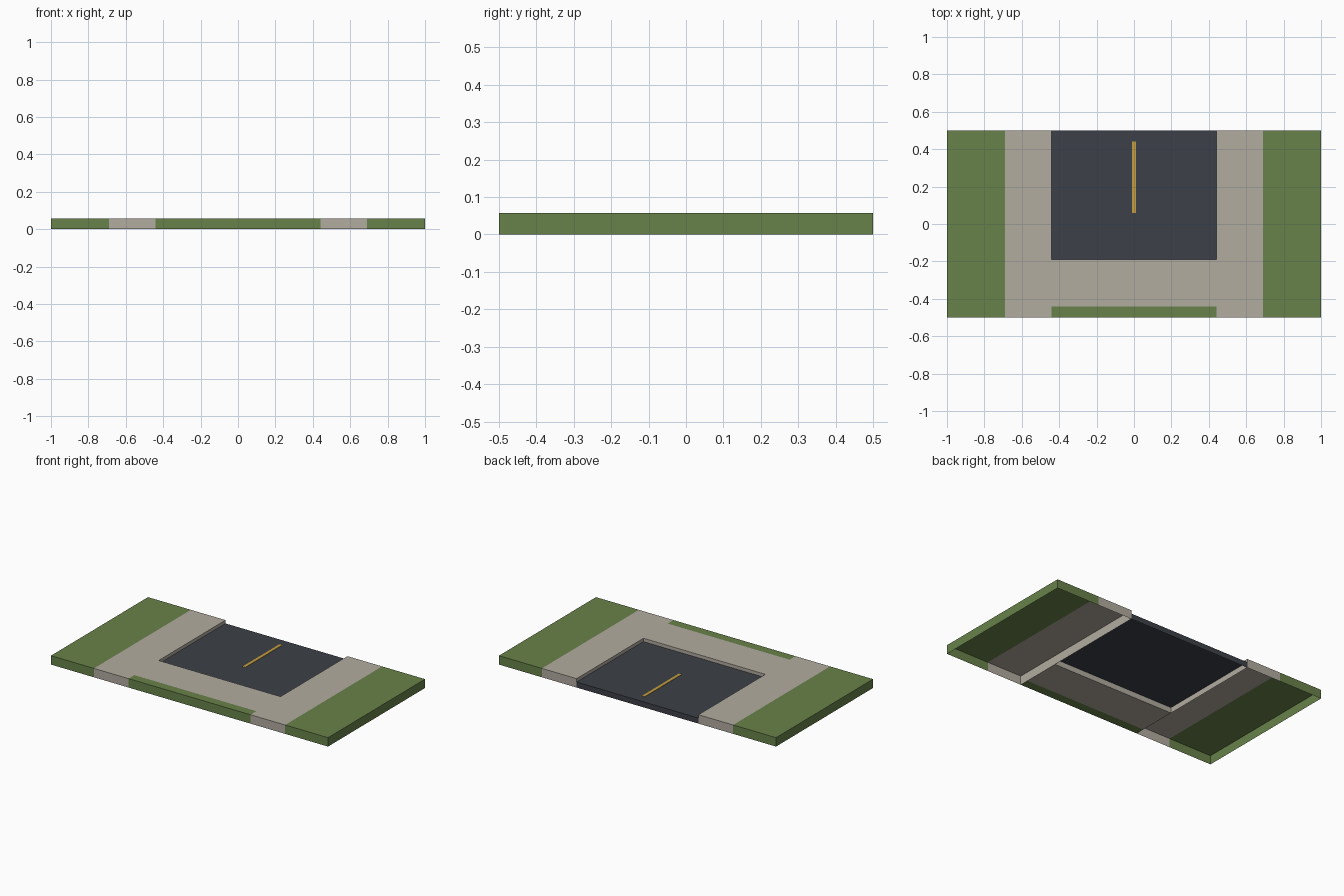
import bpy
import bmesh
from mathutils import Vector

if "Cube" in bpy.data.objects:
    bpy.data.objects.remove(bpy.data.objects["Cube"], do_unlink=True)

HEIGHT = 0.058      # pavement and grass level
ROAD_TOP = 0.036    # sunken road level
KERB = 0.44         # half width of the road
VERGE = 0.69        # where the side grass starts
ROAD_FRONT = -0.19


def make_material(name, colour):
    mat = bpy.data.materials.new(name)
    mat.use_nodes = True
    rgba = (*colour, 1)
    mat.diffuse_color = rgba
    bsdf = mat.node_tree.nodes["Principled BSDF"]
    bsdf.inputs["Base Color"].default_value = rgba
    bsdf.inputs["Roughness"].default_value = 0.9
    return mat


GRASS = make_material("grass green", (0.138, 0.223, 0.067))
PAVING = make_material("paving grey", (0.445, 0.413, 0.352))
ASPHALT = make_material("asphalt slate", (0.046, 0.053, 0.065))
PAINT = make_material("line yellow", (0.55, 0.34, 0.05))


def slab(name, low, high, mats, open_sides=(), cut=None, second=None):
    """Box without the open sides; cut splits it, second(centre) picks material 1."""
    low, high = Vector(low), Vector(high)
    bm = bmesh.new()
    bmesh.ops.create_cube(bm, size=1)
    size, middle = high - low, (low + high) / 2
    for v in bm.verts:
        v.co = Vector(a * b for a, b in zip(v.co, size)) + middle
    bm.normal_update()
    gone = [f for f in bm.faces
            if any(f.normal.dot(Vector(side)) > 0.9 for side in open_sides)]
    bmesh.ops.delete(bm, geom=gone, context="FACES")
    if cut:
        geom = bm.verts[:] + bm.edges[:] + bm.faces[:]
        bmesh.ops.bisect_plane(bm, geom=geom, plane_co=cut[0], plane_no=cut[1])
        for f in bm.faces:
            f.material_index = int(second(f.calc_center_median()))
    mesh = bpy.data.meshes.new(name)
    bm.to_mesh(mesh)
    bm.free()
    for mat in mats:
        mesh.materials.append(mat)
    obj = bpy.data.objects.new(name, mesh)
    bpy.context.collection.objects.link(obj)
    return obj


LEFT, RIGHT, FRONT, DOWN = (1, 0, 0), (-1, 0, 0), (0, -1, 0), (0, 0, -1)

# Side tiles: hollow shells, paving next to the road and grass outside
for side, label in ((1, "left"), (-1, "right")):
    xs = sorted((side * KERB, side))
    slab(label + "_side_tile", (xs[0], -0.5, 0), (xs[1], 0.5, HEIGHT),
         [PAVING, GRASS], [DOWN],
         ((side * VERGE, 0, 0), LEFT), lambda c: abs(c.x) > VERGE)

# Front pavement with a narrow grass verge, closed underneath
slab("front_pavement", (-KERB, -0.5, 0), (KERB, ROAD_FRONT, HEIGHT),
     [PAVING, GRASS], [LEFT, RIGHT],
     ((0, -KERB, 0), FRONT), lambda c: c.y < -KERB)

# Sunken road, open underneath, ending at the back edge
slab("road", (-KERB, ROAD_FRONT, 0), (KERB, 0.5, ROAD_TOP),
     [ASPHALT], [LEFT, RIGHT, FRONT, DOWN])

# Painted centre line
slab("centre_line", (-0.01, 0.06, ROAD_TOP), (0.01, 0.44, ROAD_TOP + 0.002),
     [PAINT], [DOWN])
